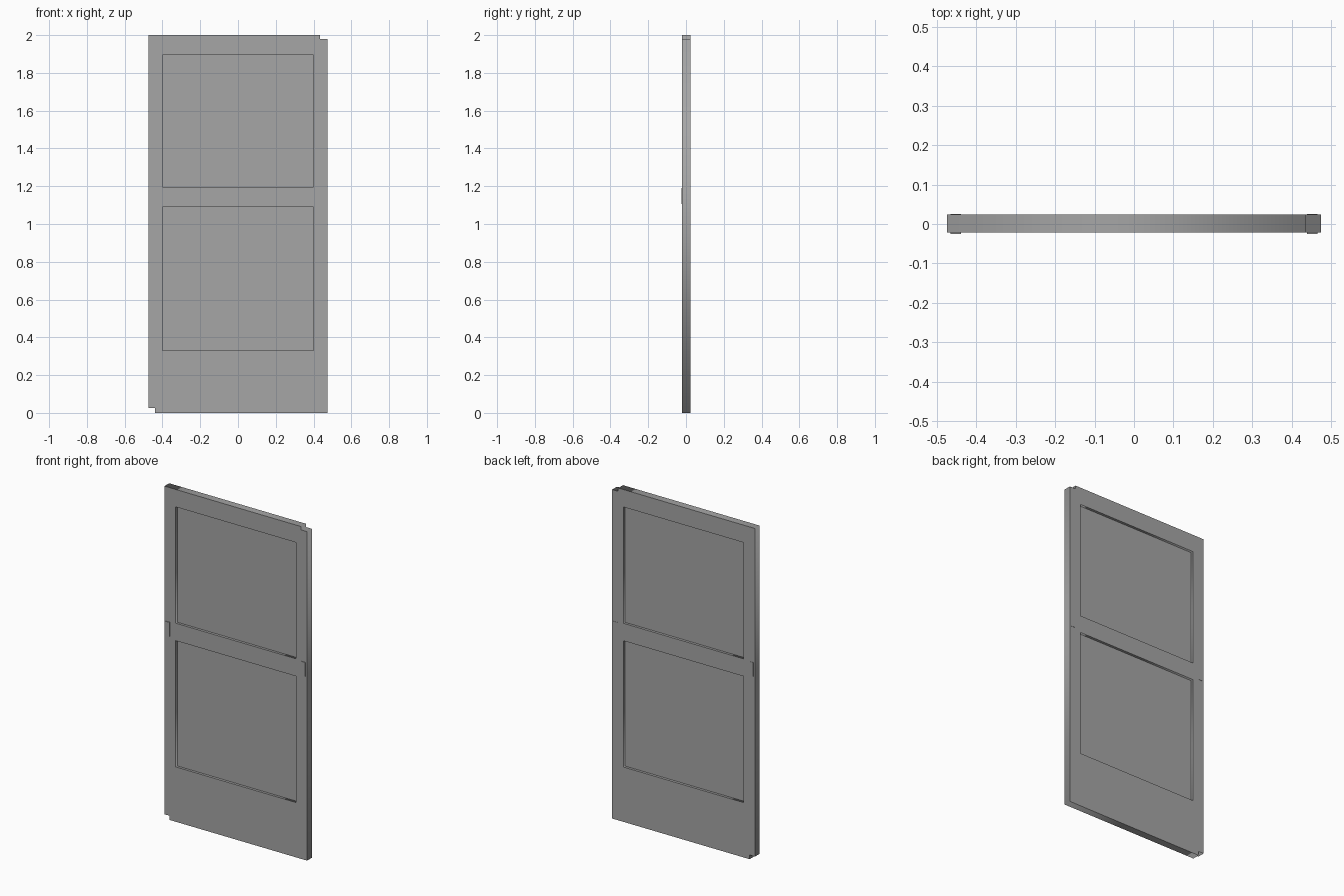
import bpy
from math import radians

cube = bpy.data.objects.get("Cube")
if cube:
    bpy.data.objects.remove(cube, do_unlink=True)

grey = bpy.data.materials.new("door_grey")
grey.use_nodes = True
colour = (0.38, 0.38, 0.38, 1)
grey.diffuse_color = colour
grey.node_tree.nodes["Principled BSDF"].inputs["Base Color"].default_value = colour

HALF_W, HALF_T, MID_Y = 0.475, 0.0225, 0.001
PANE_W = 0.4
WINDOWS = {"lower": (0.33, 1.09), "upper": (1.195, 1.895)}


def box(name, centre, size):
    bpy.ops.mesh.primitive_cube_add(size=1, location=centre)
    ob = bpy.context.object
    ob.name = name
    ob.scale = size
    bpy.ops.object.transform_apply(location=False, rotation=False, scale=True)
    ob.data.materials.append(grey)
    return ob


def flat_solid(name, loops, half_thickness):
    """Extrude closed x-z outlines; inner outlines become openings."""
    curve = bpy.data.curves.new(name, "CURVE")
    curve.dimensions = "2D"
    curve.fill_mode = "BOTH"
    curve.extrude = half_thickness
    for loop in loops:
        spline = curve.splines.new("POLY")
        spline.points.add(len(loop) - 1)
        for point, (x, z) in zip(spline.points, loop):
            point.co = (x, z, 0, 1)
        spline.use_cyclic_u = True
    ob = bpy.data.objects.new(name, curve)
    bpy.context.collection.objects.link(ob)
    ob.location.y = MID_Y
    ob.rotation_euler.x = radians(90)
    bpy.ops.object.select_all(action="DESELECT")
    ob.select_set(True)
    bpy.context.view_layer.objects.active = ob
    bpy.ops.object.convert(target="MESH")
    ob = bpy.context.object
    ob.data.materials.clear()
    ob.data.materials.append(grey)
    return ob


# Door frame with two openings and a notch at opposite corners
outline = [(-0.44, 0), (HALF_W, 0), (HALF_W, 1.98), (0.435, 1.98),
           (0.435, 2), (-HALF_W, 2), (-HALF_W, 0.025), (-0.44, 0.025)]
openings = [[(-PANE_W, lo), (-PANE_W, hi), (PANE_W, hi), (PANE_W, lo)]
            for lo, hi in WINDOWS.values()]
flat_solid("door_frame", [outline] + openings, HALF_T)

# Thin recessed panels, tucked slightly into the frame
for name, (lo, hi) in WINDOWS.items():
    box(name + "_panel", (0, MID_Y, (lo + hi) / 2),
        (2 * PANE_W + 0.01, 0.014, hi - lo + 0.01))

# Slim latch plates standing just proud of both faces
for side, x in (("left", 0.452), ("right", -0.452)):
    box(side + "_latch", (x, 0, 1.148), (0.026, 0.05, 0.085))
